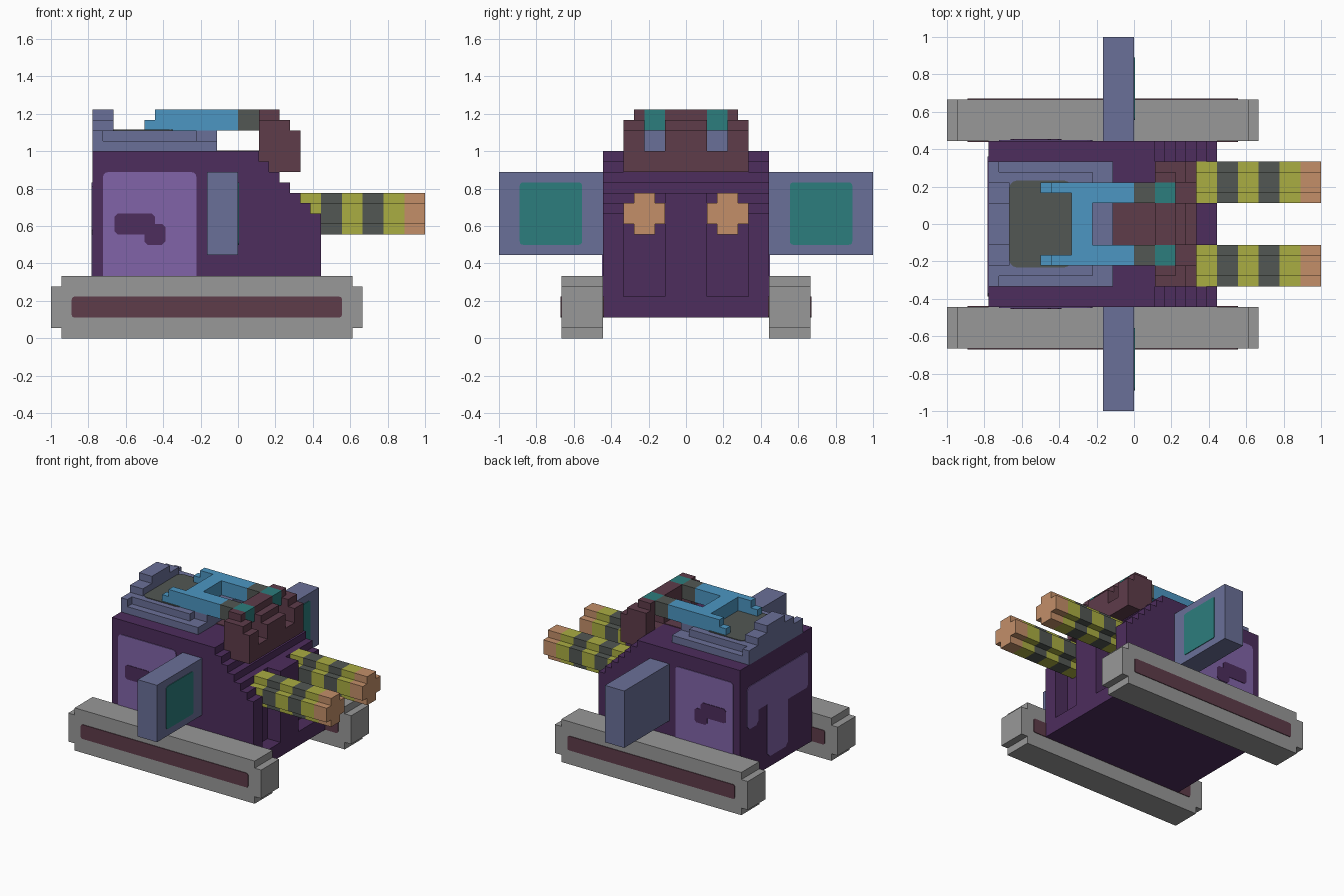
import bpy, bmesh, math
from mathutils import Vector

if "Cube" in bpy.data.objects:
    bpy.data.objects.remove(bpy.data.objects["Cube"], do_unlink=True)

U = 1 / 18      # one block
T = 0.09        # plate thickness in blocks


def material(name, rgb):
    lin = [((c / 255 + 0.055) / 1.055) ** 2.4 for c in rgb] + [1]
    m = bpy.data.materials.new(name)
    m.use_nodes = True
    m.diffuse_color = lin
    m.node_tree.nodes["Principled BSDF"].inputs["Base Color"].default_value = lin
    return m


PURPLE = material("dark purple", (77, 45, 93))
VIOLET = material("light purple", (129, 100, 168))
SLATE = material("slate blue", (106, 112, 152))
GREY = material("mid grey", (152, 152, 152))
MAROON = material("maroon", (94, 60, 74))
BLUE = material("sky blue", (76, 150, 194))
CHARCOAL = material("charcoal", (82, 87, 83))
TEAL = material("teal", (44, 125, 125))
YELLOW = material("yellow green", (170, 173, 66))
TAN = material("tan", (195, 143, 105))


def finish(name, bm, mat):
    bmesh.ops.recalc_face_normals(bm, faces=bm.faces)
    me = bpy.data.meshes.new(name)
    bm.to_mesh(me)
    bm.free()
    me.materials.append(mat)
    ob = bpy.data.objects.new(name, me)
    bpy.context.collection.objects.link(ob)
    return ob


def blocks(name, mat, boxes, mirror=False):
    """Boxes as (x0, x1, y0, y1, z0, z1) in blocks, optionally mirrored in y."""
    bm = bmesh.new()
    if mirror:
        boxes = boxes + [(a, b, -d, -c, e, f) for a, b, c, d, e, f in boxes]
    for x0, x1, y0, y1, z0, z1 in boxes:
        vs = bmesh.ops.create_cube(bm, size=1)["verts"]
        for v in vs:
            v.co = Vector((x0 + (v.co.x + .5) * (x1 - x0),
                           y0 + (v.co.y + .5) * (y1 - y0),
                           z0 + (v.co.z + .5) * (z1 - z0))) * U
    return finish(name, bm, mat)


def rounded(a0, a1, b0, b1, r):
    """Rectangle outline with rounded corners."""
    pts = []
    for ca, cb, start in ((a1 - r, b1 - r, 0), (a0 + r, b1 - r, 90),
                          (a0 + r, b0 + r, 180), (a1 - r, b0 + r, 270)):
        for k in range(4):
            t = math.radians(start + 30 * k)
            pts.append((ca + r * math.cos(t), cb + r * math.sin(t)))
    return pts


def plate(name, mat, pts, axis, at, thick):
    """Thin prism from a 2D outline lying across the given axis."""
    bm = bmesh.new()
    place = {"x": lambda a, b: (at, a, b), "y": lambda a, b: (a, at, b),
             "z": lambda a, b: (a, b, at)}[axis]
    face = bm.faces.new([bm.verts.new(Vector(place(a, b)) * U) for a, b in pts])
    ext = bmesh.ops.extrude_face_region(bm, geom=[face])["geom"]
    off = Vector([thick * U if c == axis else 0 for c in "xyz"])
    for v in ext:
        if isinstance(v, bmesh.types.BMVert):
            v.co += off
    return finish(name, bm, mat)


# Hull: side walls with a stepped nose, recessed middle, sill and centre post
walls = [(-14, 2, 6, 8, 2, 18)]
core = [(-14, 2, -6, 6, 2, 18)]
for i in range(6):
    walls.append((2 + i, 3 + i, 6, 8, 2, 17 - i))
    if i < 4:
        core.append((2 + i, 3 + i, -6, 6, 2, 17 - i))
blocks("hull_side_walls", PURPLE, walls, mirror=True)
blocks("hull_core", PURPLE, core + [(6, 8, -6, 6, 2, 4), (6, 8, -2, 2, 4, 14)])

# Skids with notched ends and a stripe on both faces
blocks("skids", GREY, [(-17, 11, 8, 12, 0, 6), (-18, -17, 8, 12, 1, 5),
                       (11, 12, 8, 12, 1, 5)], mirror=True)
for s, side in ((-1, "right"), (1, "left")):
    stripe = rounded(-16, 10, 2, 4, .25)
    plate(side + "_skid_outer_stripe", MAROON, stripe, "y", s * 12, s * T)
    plate(side + "_skid_inner_stripe", MAROON, stripe, "y", s * 8, -s * T)

    # Doors and their handles
    plate(side + "_door", VIOLET, rounded(-13, -4, 4, 16, .5), "y", s * 8, s * T)
    handle = [(-11.9, 10.3), (-11.6, 10), (-9, 10), (-9, 9.3), (-8.7, 9), (-7.3, 9),
              (-7, 9.3), (-7, 10.7), (-7.3, 11), (-8, 11), (-8, 11.7), (-8.3, 12),
              (-11.6, 12), (-11.9, 11.7)]
    plate(side + "_door_handle", PURPLE, handle, "y", s * (8 + T), s * .07)

    # Side panels with a coloured screen facing forward
    lo, hi = sorted((s * 8, s * 18))
    blocks(side + "_side_panel", SLATE, [(-3, 0, lo, hi, 8, 16)])
    lo, hi = sorted((s * 10, s * 16))
    plate(side + "_screen", TEAL, rounded(lo, hi, 9, 15, .3), "x", 0, T)

    # Striped barrels with a plus-shaped section
    bands = [YELLOW, CHARCOAL, YELLOW, CHARCOAL, YELLOW, TAN]
    for i, mat in enumerate(bands):
        x = 6 + 2 * i
        blocks(f"{side}_barrel_band_{i + 1}", mat,
               [(x, x + 2, s * 4 - 2, s * 4 + 2, 11, 13),
                (x, x + 2, s * 4 - 1, s * 4 + 1, 10, 14)])

# Rear marking
plate("rear_marking", VIOLET,
      [(-6.7, 15), (6, 15), (6.5, 14.5), (6.5, 9.5), (6, 9), (4.5, 9), (4, 9.5),
       (4, 11), (2, 11), (2, 4), (1.5, 3.5), (-2, 3.5), (-2.5, 4), (-2.5, 10),
       (-6.7, 10), (-7, 10.4), (-7, 14.6)], "x", -14, -T)

# Roof deck in two layers with an arched rear fin
blocks("roof_deck", SLATE, [(-14, -2, -6, 6, 18, 19), (-14, -4, -5, 5, 19, 20),
                            (-4, -2, -4, 4, 19, 20)])
blocks("rear_fin", SLATE, [(-14, -13, -6, 6, 18, 20), (-14, -12, -4, 4, 20, 21),
                           (-14, -12, -2, 2, 21, 22)])
plate("roof_hatch", CHARCOAL, rounded(-12, -6, -4.2, 4.2, .8), "z", 20, T)

# Top frame: two arms joined by a crossbar
blocks("top_frame_arms", BLUE, [(-6, 0, 2, 4, 20, 22), (-8, -6, 3, 4, 20, 22),
                                (-9, -8, 3, 4, 20, 21)], mirror=True)
blocks("top_frame_crossbar", BLUE, [(-6, -4, -2, 2, 20, 22)])
blocks("arm_bands", CHARCOAL, [(0, 2, 2, 4, 20, 22)], mirror=True)
blocks("arm_tips", TEAL, [(2, 4, 2, 4, 20, 22)], mirror=True)

# Front bracket: overhanging base, centre column and outer uprights
blocks("bracket_base", MAROON, [(2, 3, -6, 6, 17, 18), (3, 6, -6, 6, 16, 18)])
blocks("bracket_column", MAROON, [(2, 6, -2, 2, 18, 20), (2, 5, -2, 2, 20, 21),
                                  (2, 4, -2, 2, 21, 22)])
blocks("bracket_uprights", MAROON, [(2, 6, 4, 6, 18, 20), (2, 5, 4, 6, 20, 21),
                                    (2, 4, 4, 5, 21, 22)], mirror=True)
plate("roof_strip", MAROON, [(-2, -2), (2, -2), (2, 2), (-2, 2)], "z", 18, T)
